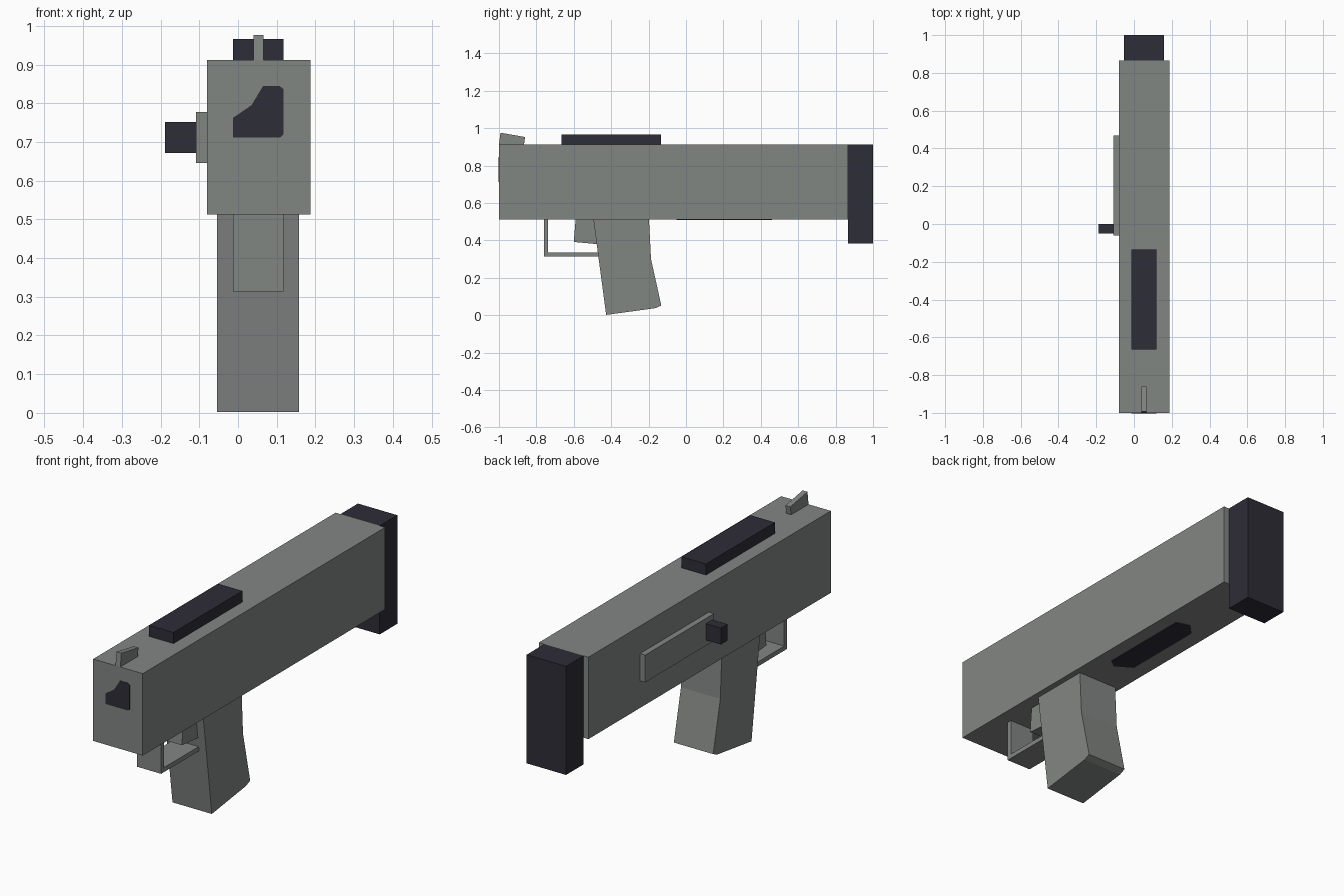
import bpy, bmesh
from mathutils import Vector

if "Cube" in bpy.data.objects:
    bpy.data.objects.remove(bpy.data.objects["Cube"])


def material(name, rgb):
    m = bpy.data.materials.new(name)
    m.diffuse_color = (*rgb, 1)
    m.use_nodes = True
    m.node_tree.nodes["Principled BSDF"].inputs["Base Color"].default_value = m.diffuse_color
    return m


GREY = material("gunmetal grey", (0.222, 0.238, 0.226))
DARK = material("dark slate", (0.027, 0.026, 0.038))


def extrude(name, points, direction, mat):
    """Flat outline pushed along a direction into a solid."""
    bm = bmesh.new()
    face = bm.faces.new([bm.verts.new(p) for p in points])
    out = bmesh.ops.extrude_face_region(bm, geom=[face])
    moved = [v for v in out["geom"] if isinstance(v, bmesh.types.BMVert)]
    bmesh.ops.translate(bm, verts=moved, vec=Vector(direction))
    bmesh.ops.recalc_face_normals(bm, faces=bm.faces)
    mesh = bpy.data.meshes.new(name)
    bm.to_mesh(mesh)
    bm.free()
    mesh.materials.append(mat)
    obj = bpy.data.objects.new(name, mesh)
    bpy.context.collection.objects.link(obj)
    return obj


def side_profile(name, x0, x1, yz, mat):
    return extrude(name, [(x0, y, z) for y, z in yz], (x1 - x0, 0, 0), mat)


def box(name, x, y, z, mat):
    outline = [(y[0], z[0]), (y[1], z[0]), (y[1], z[1]), (y[0], z[1])]
    return side_profile(name, x[0], x[1], outline, mat)


WIDE = (-0.054, 0.158)
NARROW = (-0.013, 0.118)

# Main housing, shoulder pad and top pad
box("receiver", (-0.08, 0.187), (-1, 0.865), (0.513, 0.912), GREY)
box("shoulder_pad", WIDE, (0.865, 1), (0.383, 0.912), DARK)
box("top_pad", NARROW, (-0.665, -0.135), (0.912, 0.966), DARK)

# Tilted front sight
side_profile("front_sight", 0.04, 0.066,
             [(-1, 0.912), (-0.992, 0.976), (-0.86, 0.953), (-0.866, 0.912)], GREY)

# Charging rail and handle on the left side
box("side_rail", (-0.108, -0.08), (-0.062, 0.468), (0.645, 0.778), GREY)
box("charging_handle", (-0.188, -0.108), (-0.05, 0), (0.672, 0.752), DARK)

# Raked grip with bent backstrap
side_profile("grip", *WIDE,
             [(-0.495, 0.513), (-0.427, 0.002), (-0.164, 0.038), (-0.227, 0.513)], GREY)
side_profile("backstrap", *WIDE,
             [(-0.227, 0.513), (-0.164, 0.038), (-0.132, 0.052), (-0.187, 0.3),
              (-0.198, 0.513)], GREY)

# Trigger and its L-shaped guard
side_profile("trigger", *NARROW,
             [(-0.59, 0.513), (-0.6, 0.392), (-0.47, 0.38), (-0.47, 0.513)], GREY)
side_profile("trigger_guard", *NARROW,
             [(-0.76, 0.513), (-0.76, 0.314), (-0.465, 0.314), (-0.465, 0.336),
              (-0.737, 0.336), (-0.737, 0.513)], GREY)

# Dark muzzle opening on the front face
muzzle = [(-0.013, 0.712), (0.11, 0.712), (0.118, 0.72), (0.118, 0.836),
          (0.107, 0.845), (0.065, 0.845), (0.035, 0.795), (-0.013, 0.762)]
extrude("muzzle_plate", [(x, -0.997, z) for x, z in muzzle], (0, -0.005, 0), DARK)

# Dark strip under the housing
strip = [(0.0, 0.0), (0.0, 0.41), (0.05, 0.46), (0.118, 0.44),
         (0.118, -0.02), (0.08, -0.05)]
extrude("underside_plate", [(x, y, 0.515) for x, y in strip], (0, 0, -0.005), DARK)
